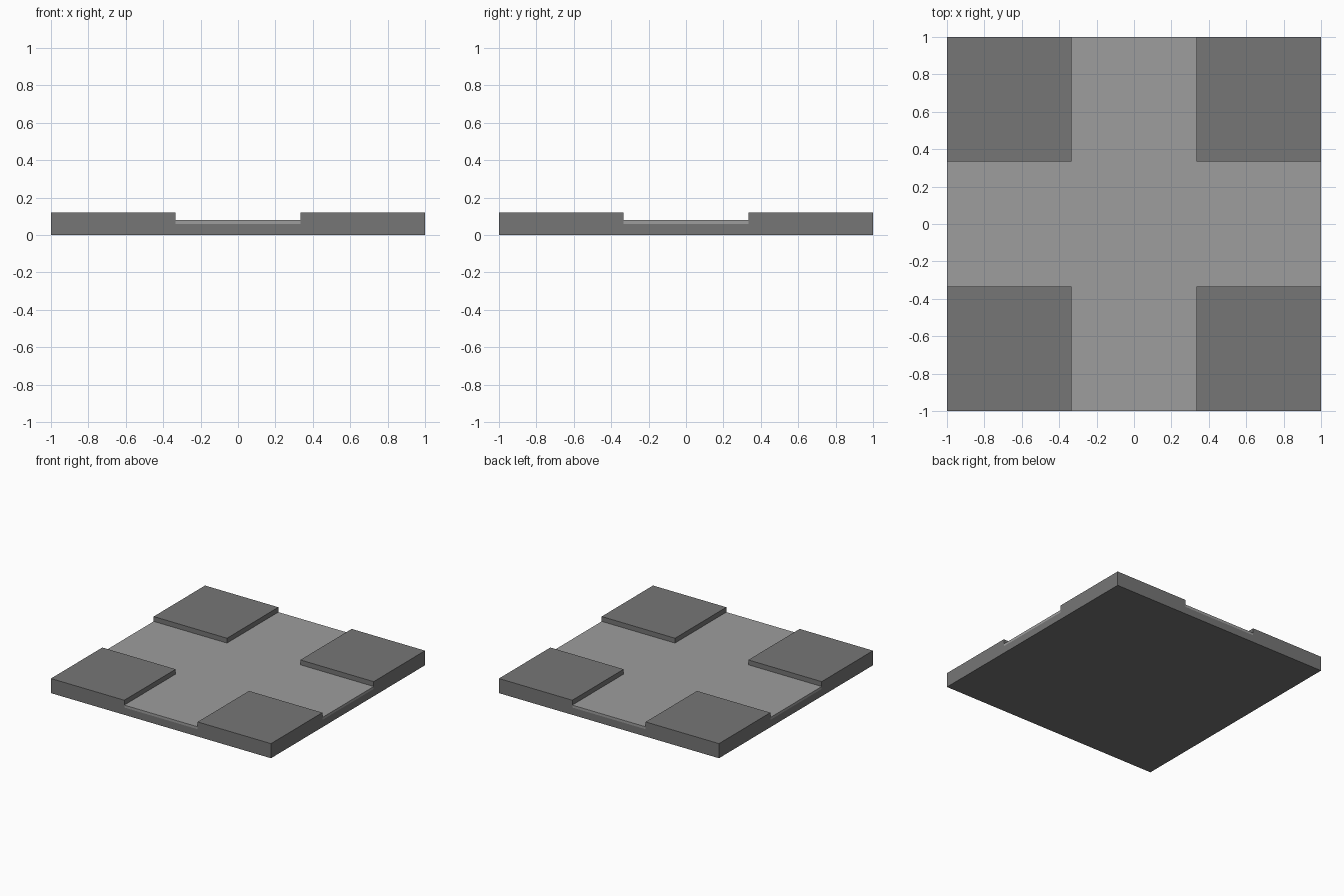
import bpy, bmesh

if "Cube" in bpy.data.objects:
    bpy.data.objects.remove(bpy.data.objects["Cube"])

THIRD = 1 / 3
BASE_Z, ROAD_Z, PAVE_Z = 0.06, 0.08, 0.12


def is_corner(face):
    c = face.calc_center_median()
    return abs(c.x) > THIRD and abs(c.y) > THIRD


def new_grid(z):
    bm = bmesh.new()
    bmesh.ops.create_grid(bm, x_segments=3, y_segments=3, size=1)
    for v in bm.verts:
        v.co.z = z
    return bm


def raise_solid(bm, dz):
    """Thicken a flat sheet upwards into a closed slab."""
    res = bmesh.ops.extrude_face_region(bm, geom=bm.faces[:], use_keep_orig=True)
    verts = [g for g in res["geom"] if isinstance(g, bmesh.types.BMVert)]
    bmesh.ops.translate(bm, vec=(0, 0, dz), verts=verts)
    return [g for g in res["geom"] if isinstance(g, bmesh.types.BMFace)]


def finish(bm, name, grey):
    bmesh.ops.recalc_face_normals(bm, faces=bm.faces[:])
    bmesh.ops.dissolve_limit(bm, angle_limit=0.01, verts=bm.verts[:], edges=bm.edges[:])
    mesh = bpy.data.meshes.new(name)
    bm.to_mesh(mesh)
    bm.free()
    mat = bpy.data.materials.new(name + "_grey")
    mat.diffuse_color = (grey, grey, grey, 1)
    mat.use_nodes = True
    mat.node_tree.nodes["Principled BSDF"].inputs["Base Color"].default_value = mat.diffuse_color
    mesh.materials.append(mat)
    bpy.context.collection.objects.link(bpy.data.objects.new(name, mesh))


# Base plate with four raised pavement corners
bm = new_grid(0)
top = raise_solid(bm, BASE_Z)
res = bmesh.ops.extrude_discrete_faces(bm, faces=[f for f in top if is_corner(f)])
for f in res["faces"]:
    bmesh.ops.translate(bm, vec=(0, 0, PAVE_Z - BASE_Z), verts=f.verts[:])
finish(bm, "pavement_base", 0.18)

# Cross-shaped road surface between the corners
bm = new_grid(BASE_Z)
bmesh.ops.delete(bm, geom=[f for f in bm.faces if is_corner(f)], context="FACES")
raise_solid(bm, ROAD_Z - BASE_Z)
finish(bm, "road_cross", 0.34)
